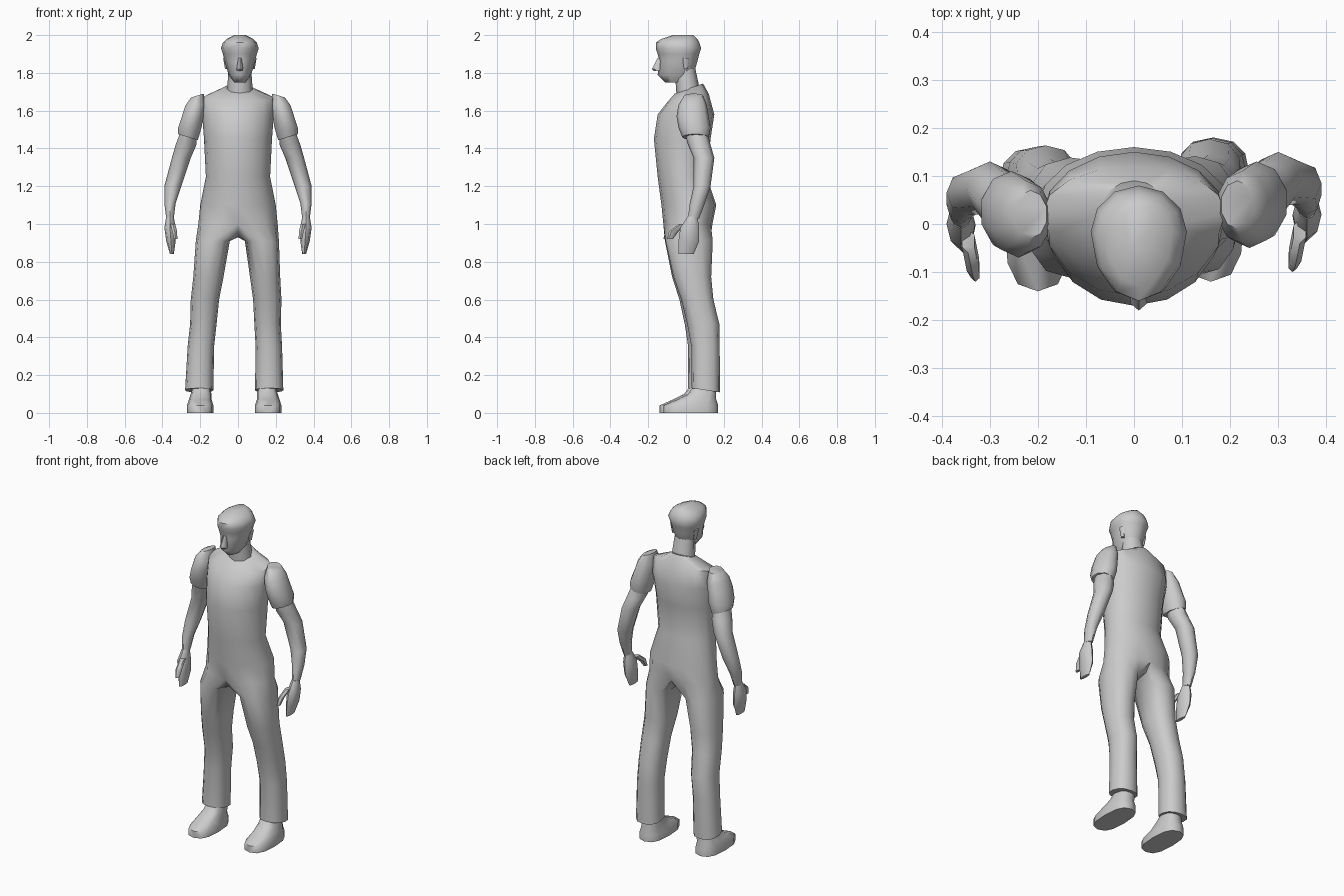
import bpy, bmesh
from math import sin, cos, pi, radians, copysign

cube = bpy.data.objects.get("Cube")
if cube:
    bpy.data.objects.remove(cube)

GREY = (.6, .6, .6, 1)
grey = bpy.data.materials.new("plain grey")
grey.use_nodes = True
grey.diffuse_color = GREY
grey.node_tree.nodes["Principled BSDF"].inputs["Base Color"].default_value = GREY


def section(row, count, start=0, side=1, middle=.5, power=1, tilt=(0, 0), shift=(0, 0)):
    """Points of one rounded cross-section, from the front round the outer side.

    A row holds inner x, outer x, front y, back y and height."""
    inner, outer, front, back, height = row
    centre_x, radius = (inner + outer) / 2, (outer - inner) / 2
    centre_y = front + (back - front) * middle
    points = []
    for k in range(count):
        angle = start + 2 * pi * k / count
        across, ahead = (copysign(abs(t) ** power, t) for t in (sin(angle), cos(angle)))
        dx = radius * across
        dy = ahead * (front - centre_y if ahead > 0 else centre_y - back)
        points.append((side * (centre_x + dx) + shift[0],
                       centre_y + dy + shift[1],
                       height + tilt[0] * dx + tilt[1] * dy))
    return points


def symmetric(rows):
    """Turn rows of half width, front, back and height into full rows."""
    return [(-width, width, *rest) for width, *rest in rows]


def add_ring(bm, points):
    return [bm.verts.new(point) for point in points]


def bridge(bm, lower, upper):
    for k in range(len(lower)):
        bm.faces.new((lower[k - 1], lower[k], upper[k], upper[k - 1]))


def finish(bm, name):
    """Turn the built shape into a smooth object that keeps its sharp edges."""
    bmesh.ops.recalc_face_normals(bm, faces=bm.faces[:])
    mesh = bpy.data.meshes.new(name)
    bm.to_mesh(mesh)
    bm.free()
    mesh.materials.append(grey)
    part = bpy.data.objects.new(name, mesh)
    bpy.context.collection.objects.link(part)
    bpy.ops.object.select_all(action="DESELECT")
    part.select_set(True)
    bpy.context.view_layer.objects.active = part
    bpy.ops.object.shade_smooth_by_angle(angle=radians(50))


def loft(name, rows, count=8, first_tilt=0, last_tilt=0, **options):
    """Skin a stack of sections and close both ends."""
    bm = bmesh.new()
    tilts = [first_tilt] + [0] * (len(rows) - 2) + [last_tilt]
    rings = [add_ring(bm, section(row, count, tilt=(tilt, 0), **options))
             for row, tilt in zip(rows, tilts)]
    for lower, upper in zip(rings, rings[1:]):
        bridge(bm, lower, upper)
    bm.faces.new(rings[0])
    bm.faces.new(rings[-1])
    finish(bm, name)


# Shirt, from the sloping collar down to the hips
torso = symmetric([
    (.07, -.06, .09, 1.72), (.19, -.1, .12, 1.67), (.19, -.15, .15, 1.58),
    (.18, -.17, .13, 1.45), (.17, -.15, .11, 1.25), (.2, -.13, .16, 1.1),
    (.21, -.12, .14, 1),
])
bm = bmesh.new()
rings = [add_ring(bm, section(row, 16, middle=.56, tilt=(0, max(0, row[-1] - 1.6) * 3)))
         for row in torso]
for upper, lower in zip(rings, rings[1:]):
    bridge(bm, upper, lower)
bm.faces.new(rings[0])
hips = rings[-1]

# Trouser legs grow from each half of the hips and share a crotch arch
leg = [
    (.04, .22, -.11, .14, .91), (.07, .23, -.07, .13, .72), (.09, .24, -.03, .14, .6),
    (.1, .24, 0, .17, .47), (.11, .25, .02, .17, .35), (.11, .26, .02, .17, .12),
]
arch = add_ring(bm, [(0, .1, .95), (0, 0, .93), (0, -.09, .95)])
for side in (1, -1):
    previous = [hips[side * k] for k in range(9)] + arch
    for step, row in enumerate(leg, 1):
        # The stance drifts sideways, with the right foot ahead
        drift = step / len(leg)
        hem = -.15 if row is leg[-1] else 0
        ring = add_ring(bm, section(row, 12, start=-pi / 6, side=side, power=.85, tilt=(0, hem),
                                    shift=(-.02 * drift, .01 * side * drift)))
        bridge(bm, previous, ring)
        previous = ring
    bm.faces.new(previous)
finish(bm, "shirt_and_trousers")

# Neck, head with overhanging hair, and nose
face_shift = (.01, 0)
loft("neck", symmetric([(.07, -.05, .08, 1.68), (.06, -.06, .05, 1.82)]), shift=face_shift)
loft("head", symmetric([
    (.03, -.11, .01, 1.75), (.06, -.15, .04, 1.79), (.08, -.14, .06, 1.86),
    (.09, -.15, .07, 1.9), (.1, -.16, .08, 1.93), (.09, -.16, .07, 1.96),
    (.07, -.13, .06, 1.98), (.03, -.07, .04, 2),
]), count=12, middle=.6, shift=face_shift)
loft("nose", symmetric([(.02, -.17, -.12, 1.81), (.02, -.18, -.12, 1.82), (.01, -.15, -.12, 1.88)]),
     count=6, shift=face_shift)

for side, name in ((1, "left"), (-1, "right")):
    loft(name + "_ear", [(.06, .08, -.01, .01, 1.82), (.07, .09, -.02, .02, 1.88)],
         count=6, side=side, shift=face_shift)

    # Arms, the left one held a little further back
    place = dict(side=side, shift=(0, .01 * side))
    loft(name + "_sleeve", [
        (.18, .25, -.02, .08, 1.68), (.17, .28, -.05, .1, 1.63), (.18, .3, -.06, .11, 1.57),
        (.19, .32, -.05, .12, 1.51), (.21, .32, -.03, .11, 1.46),
    ], count=10, first_tilt=-.3, last_tilt=.3, **place)
    loft(name + "_arm", [
        (.22, .3, -.02, .1, 1.5), (.22, .33, 0, .12, 1.42), (.25, .35, .03, .14, 1.35),
        (.3, .39, .03, .12, 1.2), (.33, .39, .01, .09, 1.11), (.34, .38, 0, .06, 1.03),
    ], **place)
    loft(name + "_hand", [
        (.34, .38, 0, .05, 1.04), (.33, .39, -.04, .06, .98), (.33, .38, -.05, .06, .91),
        (.34, .36, -.05, .03, .84),
    ], **place)
    loft(name + "_thumb", [
        (.33, .36, -.05, 0, 1), (.32, .35, -.1, -.05, .96), (.32, .34, -.11, -.08, .92),
    ], count=6, **place)

    # Shoe, long at the sole and rising to the ankle
    loft(name + "_shoe", [
        (.11, .25, -.13, .16, 0), (.11, .25, -.13, .16, .04), (.12, .24, -.06, .15, .07),
        (.12, .23, 0, .15, .1), (.13, .22, .03, .14, .14),
    ], count=12, power=.75, side=side, shift=(-.02, .01 * side))
